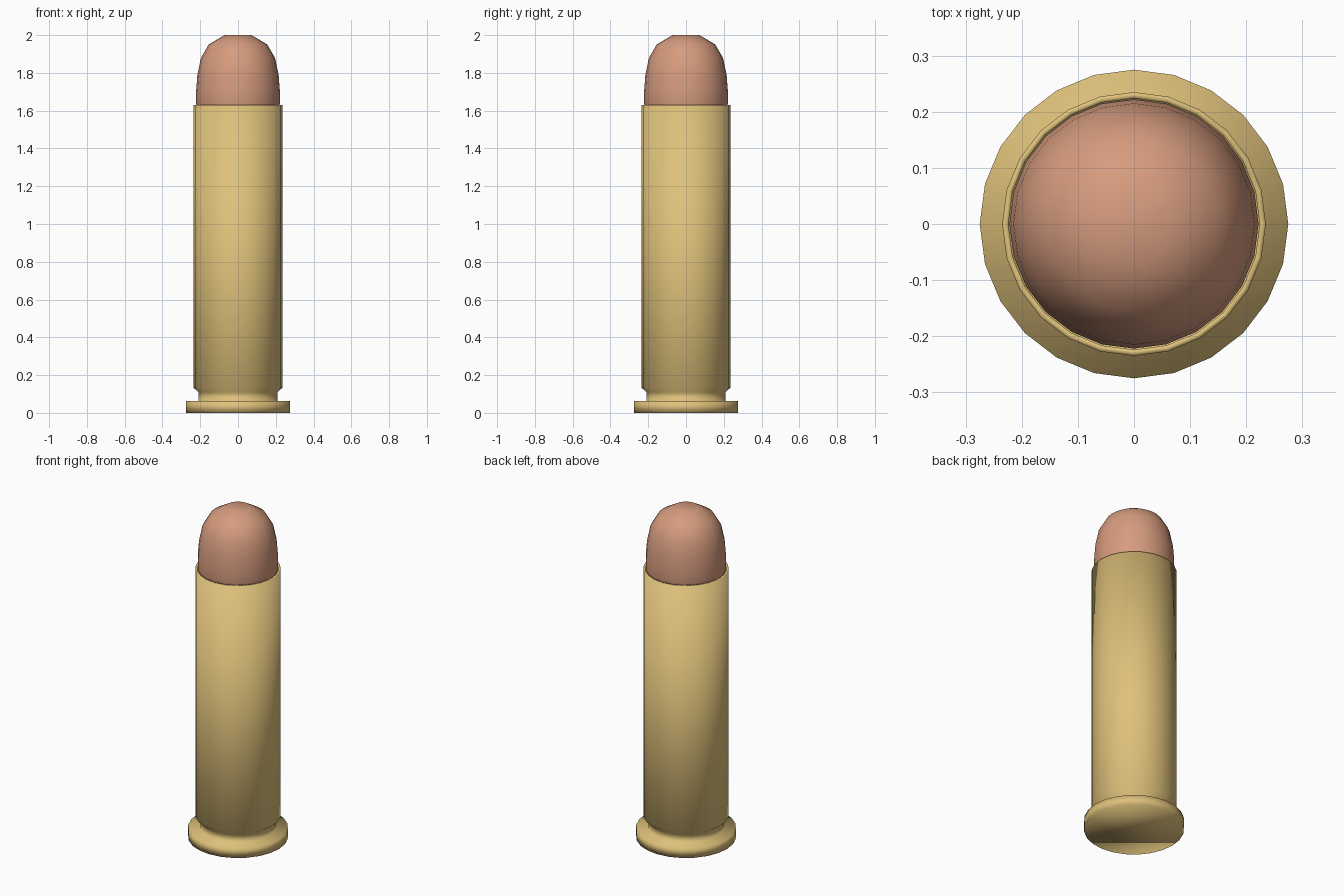
import bpy, bmesh
from math import cos, sin, tau

cube = bpy.data.objects.get("Cube")
if cube:
    bpy.data.objects.remove(cube, do_unlink=True)

SIDES = 24


def make_material(name, color, metallic=0.0):
    mat = bpy.data.materials.new(name)
    mat.use_nodes = True
    mat.diffuse_color = color
    bsdf = mat.node_tree.nodes["Principled BSDF"]
    bsdf.inputs["Base Color"].default_value = color
    bsdf.inputs["Metallic"].default_value = metallic
    return mat


def lathe(name, profile, mat):
    """Turn a (radius, height) profile about z and close both ends."""
    bm = bmesh.new()
    rings = [[bm.verts.new((r * cos(tau * i / SIDES), r * sin(tau * i / SIDES), z))
              for i in range(SIDES)] for r, z in profile]
    for low, high in zip(rings, rings[1:]):
        for i in range(SIDES):
            j = (i + 1) % SIDES
            bm.faces.new((low[i], low[j], high[j], high[i]))
    bm.faces.new(rings[0][::-1])
    bm.faces.new(rings[-1])
    for face in bm.faces:
        face.smooth = True
    mesh = bpy.data.meshes.new(name)
    bm.to_mesh(mesh)
    bm.free()
    mesh.materials.append(mat)
    obj = bpy.data.objects.new(name, mesh)
    bpy.context.collection.objects.link(obj)
    return obj


brass = make_material("brass", (0.73, 0.53, 0.195, 1))
copper = make_material("copper", (0.67, 0.33, 0.21, 1))

# Case: flanged base, groove, chamfer, long wall and hollow mouth
lathe("case", [(0.275, 0), (0.275, 0.062), (0.209, 0.062), (0.209, 0.11),
               (0.235, 0.133), (0.235, 1.63), (0.224, 1.63), (0.224, 1.5)], brass)

# Tip: rounded nose with a small flat top, seated in the mouth
lathe("tip", [(0.217, 1.61), (0.222, 1.64), (0.222, 1.7), (0.215, 1.79),
              (0.196, 1.88), (0.155, 1.95), (0.072, 2.0)], copper)
